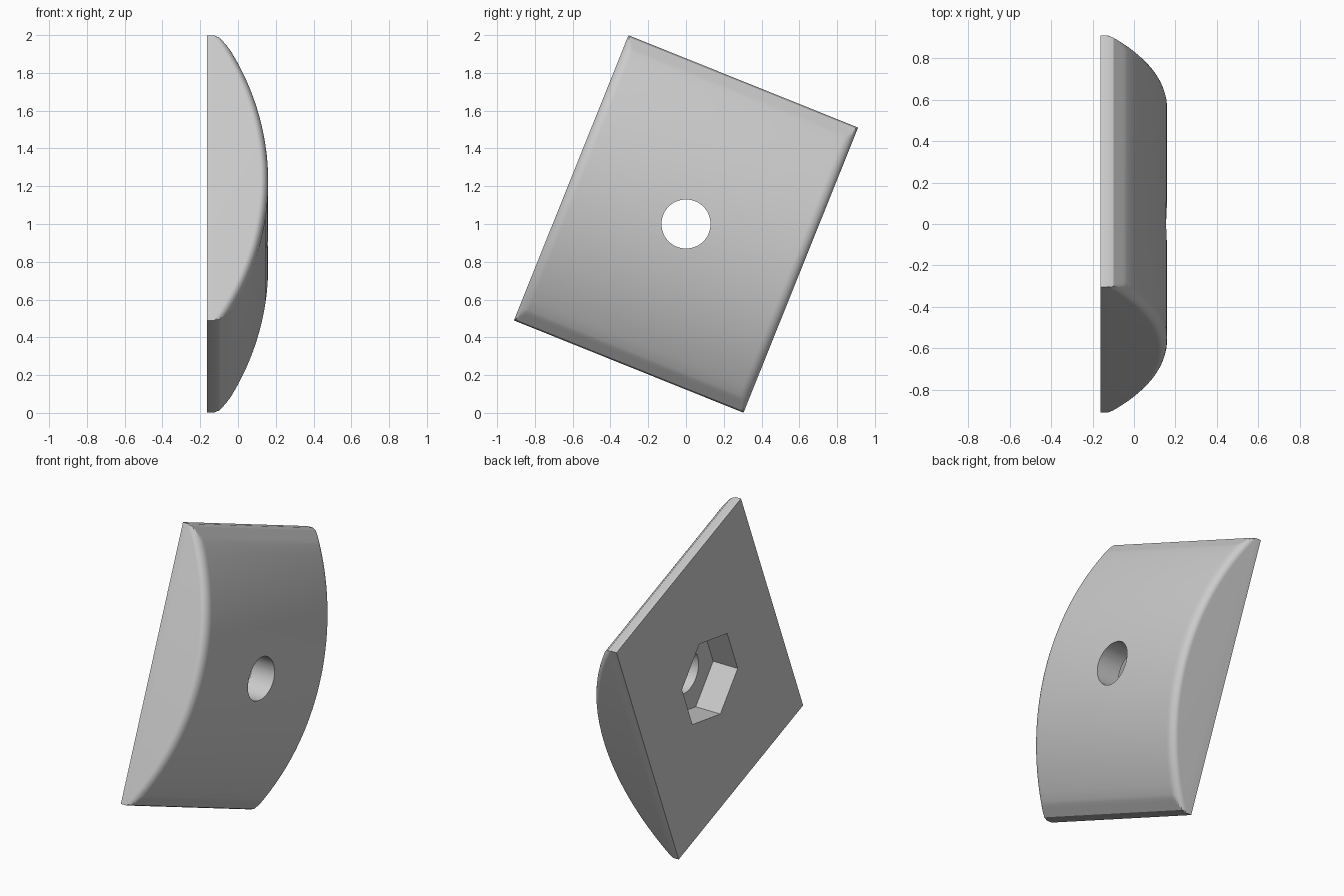
import bpy, bmesh, math

cube = bpy.data.objects.get("Cube")
if cube:
    bpy.data.objects.remove(cube, do_unlink=True)

BACK = -0.163                 # flat rear plane
HALF_LEN, HALF_WID = 0.8135, 0.655
PEAK, RADIUS = 0.16, 1.49     # crown height and arc radius
EDGE_W, EDGE_D = 0.055, 0.042  # rounded side edges
CHAMFER = 0.735               # where the end bevel starts


def crown(u, drop):
    """Height of the domed face, trimmed by the bevel at each end."""
    u = abs(u)
    r = RADIUS - drop
    arc = PEAK - RADIUS + math.sqrt(r * r - u * u)
    bevel = -0.098 + (0.805 - u) * (0.95 if u < 0.805 else 3.2)
    return min(arc, bevel)


# Stations along the length
ARC_STEPS = 28
end = [0.75, 0.765, 0.78, 0.793, 0.805, HALF_LEN]
stations = [CHAMFER * (2 * i / ARC_STEPS - 1) for i in range(ARC_STEPS + 1)]
stations = [-u for u in reversed(end)] + stations + end

# Cross-sections over the width: (position, drop of the crown)
ROUND_STEPS = 8
half = []
for i in range(ROUND_STEPS + 1):
    a = math.pi / 2 * i / ROUND_STEPS
    half.append((HALF_WID - EDGE_W * (1 - math.sin(a)), EDGE_D * (1 - math.cos(a))))
sections = [(-s, d) for s, d in reversed(half)] + half

# Domed block
bm = bmesh.new()
rings = []
for s, drop in sections:
    points = [(BACK, s, -HALF_LEN)]
    points += [(crown(u, drop), s, u) for u in stations]
    points += [(BACK, s, HALF_LEN)]
    rings.append([bm.verts.new(p) for p in points])
for a, b in zip(rings, rings[1:]):
    for i in range(len(a) - 1):
        bm.faces.new((a[i], a[i + 1], b[i + 1], b[i]))
# Single flat rear face and side faces
bm.faces.new([r[0] for r in rings] + [r[-1] for r in reversed(rings)])
bm.faces.new(rings[0])
bm.faces.new(rings[-1])
bmesh.ops.recalc_face_normals(bm, faces=bm.faces)
mesh = bpy.data.meshes.new("domed_block")
bm.to_mesh(mesh)
bm.free()
block = bpy.data.objects.new("domed_block", mesh)
bpy.context.collection.objects.link(block)

# Grey material
grey = bpy.data.materials.new("light_grey")
grey.use_nodes = True
colour = (0.6, 0.6, 0.6, 1)
grey.diffuse_color = colour
grey.node_tree.nodes["Principled BSDF"].inputs["Base Color"].default_value = colour
mesh.materials.append(grey)


def cut(name, sides, radius, x0, x1):
    """Bore a prism along x out of the block."""
    bpy.ops.mesh.primitive_cylinder_add(
        vertices=sides, radius=radius, depth=x1 - x0,
        location=((x0 + x1) / 2, 0, 0), rotation=(math.pi / 2, 0, math.pi / 2))
    cutter = bpy.context.object
    cutter.name = name
    cutter.hide_render = True
    cutter.data.materials.append(grey)
    mod = block.modifiers.new(name, "BOOLEAN")
    mod.operation, mod.solver, mod.object = "DIFFERENCE", "EXACT", cutter
    bpy.ops.object.select_all(action="DESELECT")
    block.select_set(True)
    bpy.context.view_layer.objects.active = block
    bpy.ops.object.modifier_apply(modifier=name)
    bpy.data.objects.remove(cutter, do_unlink=True)


# Hexagonal nut pocket in the rear, then the through hole
cut("nut_pocket", 6, 0.275, -0.4, 0.005)
cut("bolt_hole", 48, 0.13, -0.5, 0.5)

bpy.ops.object.shade_smooth_by_angle(angle=math.radians(18))

# Tilt the block and stand it on the ground
block.rotation_euler = (math.radians(-21.9), 0, 0)
block.location = (0, 0, 1)
